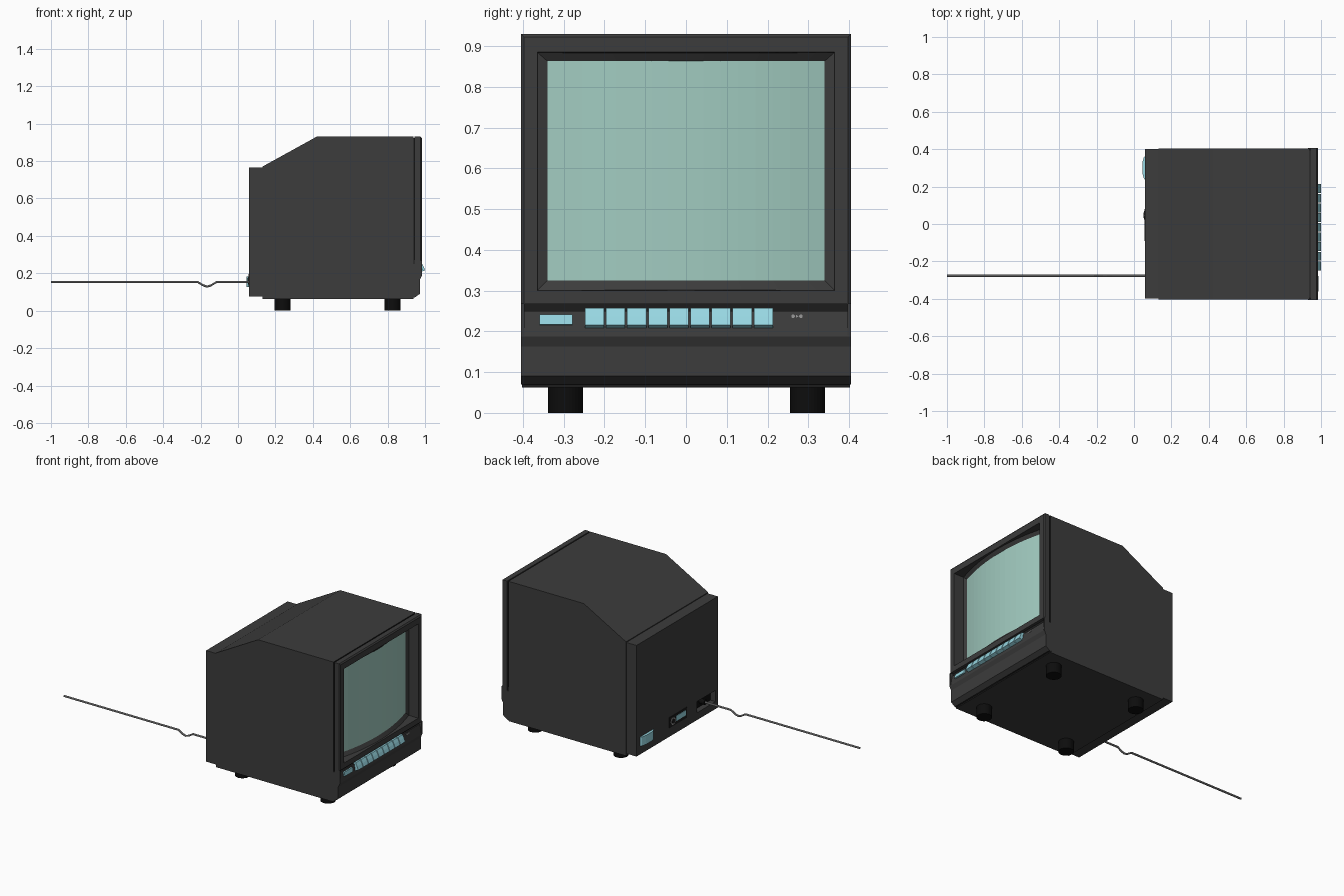
import bpy, bmesh, math
from mathutils import Matrix, Vector

if "Cube" in bpy.data.objects:
    bpy.data.objects.remove(bpy.data.objects["Cube"])


def material(name, rgb):
    m = bpy.data.materials.new(name)
    m.diffuse_color = (*rgb, 1)
    m.use_nodes = True
    m.node_tree.nodes["Principled BSDF"].inputs["Base Color"].default_value = m.diffuse_color
    return m


CASE = material("charcoal case", (0.045, 0.045, 0.045))
DARK = material("dark groove", (0.012, 0.012, 0.012))
RUBBER = material("black rubber", (0.004, 0.004, 0.004))
GLASS = material("green glass", (0.36, 0.60, 0.53))
BLUE = material("pale blue plastic", (0.31, 0.68, 0.76))
METAL = material("grey metal", (0.32, 0.32, 0.32))


def finish(name, bm, mat):
    bmesh.ops.recalc_face_normals(bm, faces=bm.faces)
    me = bpy.data.meshes.new(name)
    bm.to_mesh(me)
    bm.free()
    me.materials.append(mat)
    ob = bpy.data.objects.new(name, me)
    bpy.context.collection.objects.link(ob)
    return ob


def prism(name, profile, y0, y1, mat, open_front=False):
    """Extrude an x-z profile along y."""
    bm = bmesh.new()
    a = [bm.verts.new((x, y0, z)) for x, z in profile]
    b = [bm.verts.new((x, y1, z)) for x, z in profile]
    n = len(profile)
    for i in range(n):
        j = (i + 1) % n
        if not (open_front and i == 0):
            bm.faces.new((a[i], a[j], b[j], b[i]))
    bm.faces.new(a)
    bm.faces.new(b)
    return finish(name, bm, mat)


def box(name, x0, x1, y0, y1, z0, z1, mat):
    return prism(name, [(x0, z0), (x1, z0), (x1, z1), (x0, z1)], y0, y1, mat)


def cylinder(name, centre, r, depth, axis, mat, sides=24, r2=None):
    bm = bmesh.new()
    rot = Matrix.Rotation(math.pi / 2, 4, 'Y') if axis == 'x' else Matrix()
    bmesh.ops.create_cone(bm, cap_ends=True, segments=sides, radius1=r,
                          radius2=r if r2 is None else r2, depth=depth,
                          matrix=Matrix.Translation(centre) @ rot)
    return finish(name, bm, mat)


def loft(name, loops, mat):
    """Skin a series of equal closed point loops."""
    bm = bmesh.new()
    rows = [[bm.verts.new(p) for p in loop] for loop in loops]
    for a, b in zip(rows, rows[1:]):
        for i in range(len(a)):
            j = (i + 1) % len(a)
            bm.faces.new((a[i], a[j], b[j], b[i]))
    return finish(name, bm, mat)


def rect(x, y, z0, z1):
    return [(x, -y, z0), (x, y, z0), (x, y, z1), (x, -y, z1)]


# Main shell with sloping rear roof, open behind the picture tube
prism("main_shell", [(0.938, 0.062), (0.938, 0.93), (0.42, 0.93),
                     (0.13, 0.77), (0.13, 0.062)], -0.403, 0.403, CASE, True)
loft("shell_seam", [rect(0.938, 0.403, 0.062, 0.93), rect(0.938, 0.396, 0.07, 0.923),
                    rect(0.947, 0.396, 0.07, 0.923)], DARK)

# Rear panel with a cable recess
rear = box("rear_panel", 0.06, 0.13, -0.398, 0.40, 0.075, 0.765, CASE)
cutter = box("recess_cutter", 0.0, 0.10, -0.375, -0.195, 0.12, 0.19, DARK)
cutter.hide_render = True
cutter.hide_viewport = False
cutter.display_type = 'WIRE'
mod = rear.modifiers.new("recess", 'BOOLEAN')
mod.operation = 'DIFFERENCE'
mod.solver = 'EXACT'
mod.object = cutter
box("recess_floor", 0.094, 0.101, -0.374, -0.196, 0.121, 0.189, RUBBER)

# Front frame around the screen
loft("front_frame", [rect(0.945, 0.393, 0.267, 0.92), rect(0.945, 0.405, 0.267, 0.93),
                     rect(0.977, 0.405, 0.267, 0.93), rect(0.983, 0.397, 0.267, 0.922),
                     rect(0.983, 0.365, 0.30, 0.885)], CASE)

# Curved picture tube and the recess leading down to it
N = 16
def curve(y):
    return 0.962 - 0.05 * (y / 0.34) ** 2

def curved_loop(hy, z0, z1, fx):
    ys = [-hy + 2 * hy * i / N for i in range(N + 1)]
    return [(fx(y), y, z0) for y in ys] + [(fx(y), y, z1) for y in reversed(ys)]

loft("screen_recess", [curved_loop(0.365, 0.30, 0.885, lambda y: 0.983),
                       curved_loop(0.363, 0.302, 0.883, lambda y: curve(y) + 0.014),
                       curved_loop(0.34, 0.325, 0.863, curve)], CASE)

bm = bmesh.new()
edge = curved_loop(0.34, 0.325, 0.863, curve)
v = [bm.verts.new(p) for p in edge]
for i in range(N):
    bm.faces.new((v[i], v[i + 1], v[-2 - i], v[-1 - i]))
screen = finish("screen_glass", bm, GLASS)
if screen.data.polygons[0].normal.x < 0:
    screen.data.flip_normals()

# Control panel below the screen, with its dark slot and end cheeks
prism("control_panel", [(0.93, 0.25), (0.972, 0.25), (0.983, 0.187), (0.972, 0.163),
                        (0.972, 0.09), (0.945, 0.07), (0.93, 0.07)], -0.405, 0.405, CASE)
box("panel_slot", 0.93, 0.966, -0.397, 0.397, 0.248, 0.27, DARK)
for s in (-1, 1):
    prism("panel_cheek", [(0.945, 0.268), (0.983, 0.268), (0.983, 0.19), (0.945, 0.19)],
          s * 0.396, s * 0.405, CASE)

# Row of channel keys and the power key
key = [(0.965, 0.257), (0.982, 0.257), (0.992, 0.237), (1.0, 0.216), (0.975, 0.207)]
for i in range(9):
    y = -0.248 + i * 0.0518
    prism("channel_key", key, y, y + 0.047, BLUE)
prism("power_key", [(0.965, 0.241), (0.982, 0.241), (0.987, 0.217), (0.965, 0.215)],
      -0.36, -0.278, BLUE)

# Tiny indicator marks
for y, sides in ((0.263, 12), (0.272, 3), (0.282, 12)):
    cylinder("indicator_mark", (0.974, y, 0.237), 0.0045, 0.006, 'x', METAL, sides)

# Rubber feet
for x in (0.238, 0.826):
    for y in (-0.296, 0.298):
        cylinder("foot", (x, y, 0.033), 0.043, 0.066, 'z', RUBBER, 32)

# Rear switch: bevelled blue bar
bm = bmesh.new()
outline = [(0.062, 0.233), (0.052, 0.245), (0.045, 0.27),
           (0.045, 0.33), (0.052, 0.355), (0.062, 0.366)]
low = [bm.verts.new((x, y, 0.127)) for x, y in outline]
high = [bm.verts.new((x, y, 0.183)) for x, y in outline]
for i in range(6):
    j = (i + 1) % 6
    bm.faces.new((low[i], low[j], high[j], high[i]))
bm.faces.new(low)
bm.faces.new(high)
finish("rear_switch", bm, BLUE)

# Rear socket plate with connector
box("socket_plate", 0.057, 0.062, -0.09, 0.08, 0.13, 0.195, DARK)
box("socket_label", 0.055, 0.06, -0.08, 0.015, 0.15, 0.182, BLUE)
cylinder("socket_ring", (0.058, 0.047, 0.162), 0.022, 0.008, 'x', METAL, 20)
cylinder("socket_core", (0.056, 0.047, 0.162), 0.014, 0.01, 'x', DARK, 16)

# Mains cable with a small kink, and its plug in the recess
cylinder("cable_plug", (0.08, -0.277, 0.153), 0.016, 0.04, 'x', RUBBER, 16)
path = [(0.09, 0.153), (-0.115, 0.153), (-0.145, 0.135), (-0.165, 0.129),
        (-0.185, 0.135), (-0.215, 0.153), (-1.0, 0.153)]
loops = [[(x, -0.277 + 0.006 * math.cos(a), z + 0.006 * math.sin(a))
          for a in [k * math.tau / 8 for k in range(8)]] for x, z in path]
cable = loft("mains_cable", loops, METAL)
bm = bmesh.new()
bm.from_mesh(cable.data)
bmesh.ops.holes_fill(bm, edges=[e for e in bm.edges if e.is_boundary], sides=8)
bm.to_mesh(cable.data)
bm.free()
